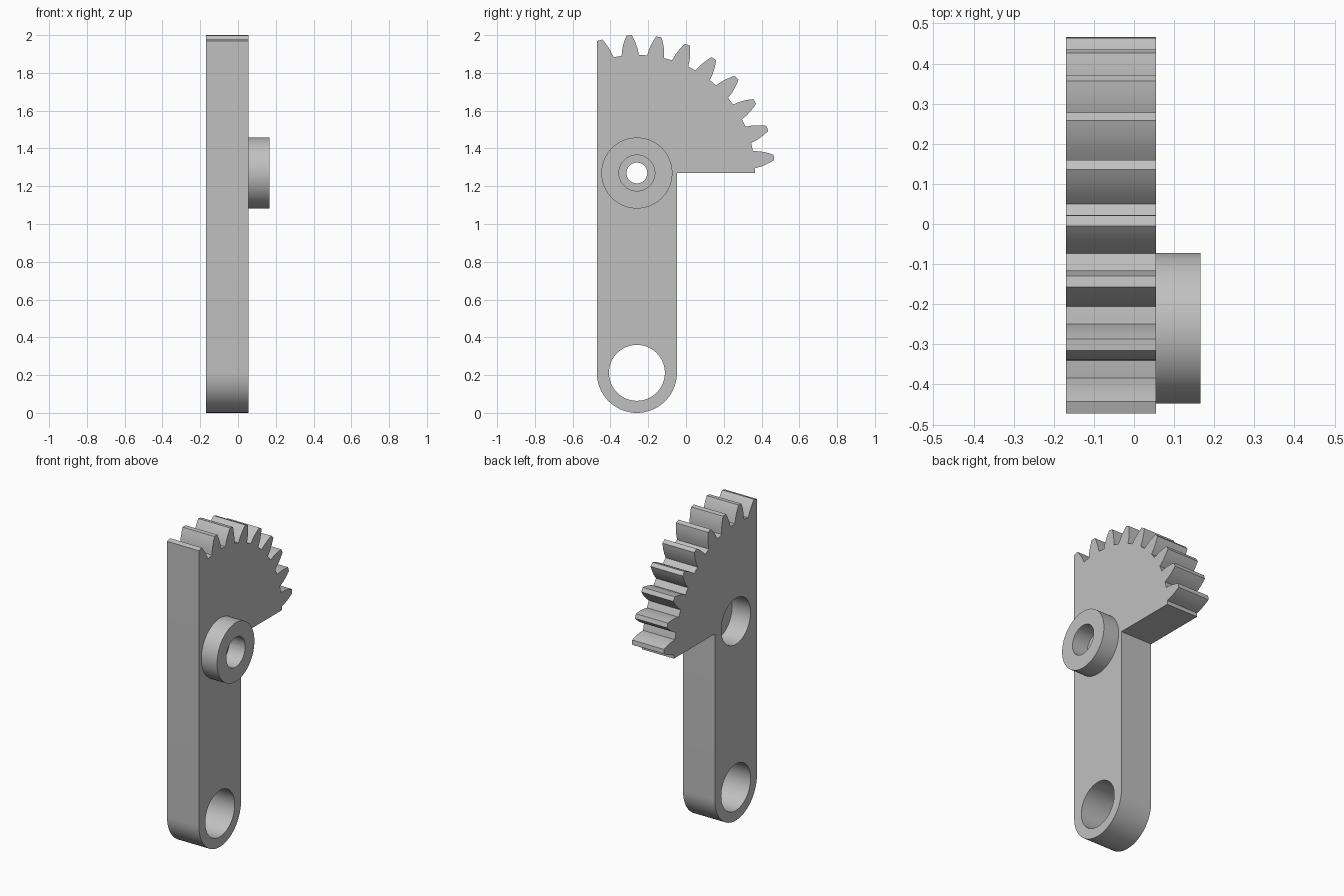
import bpy, bmesh
from math import sin, cos, pi, radians
from mathutils import Matrix, Vector

old = bpy.data.objects.get("Cube")
if old:
    bpy.data.objects.remove(old, do_unlink=True)

grey = bpy.data.materials.new("plain grey")
grey.use_nodes = True
colour = (0.53, 0.53, 0.53, 1)
grey.diffuse_color = colour
grey.node_tree.nodes["Principled BSDF"].inputs["Base Color"].default_value = colour

BACK, FRONT, BOSS_END = -0.17, 0.055, 0.166   # levels along x
PY, PZ = -0.26, 1.27                          # pivot centre
EYE_Z, ARM_R = 0.212, 0.212                   # lower eye
LEFT, RIGHT = PY - ARM_R, PY + ARM_R


def make_object(name, bm):
    bmesh.ops.recalc_face_normals(bm, faces=bm.faces)
    mesh = bpy.data.meshes.new(name)
    bm.to_mesh(mesh)
    bm.free()
    obj = bpy.data.objects.new(name, mesh)
    mesh.materials.append(grey)
    bpy.context.collection.objects.link(obj)
    return obj


def activate(obj):
    bpy.ops.object.select_all(action="DESELECT")
    obj.select_set(True)
    bpy.context.view_layer.objects.active = obj


def polar(radius, degrees, cz=PZ):
    a = radians(degrees)
    return PY + radius * cos(a), cz + radius * sin(a)


def drill(obj, radius, z, x0, x1):
    bm = bmesh.new()
    place = Matrix.Translation(((x0 + x1) / 2, PY, z)) @ Matrix.Rotation(pi / 2, 4, "Y")
    bmesh.ops.create_cone(bm, cap_ends=True, segments=72, radius1=radius,
                          radius2=radius, depth=x1 - x0, matrix=place)
    cutter = make_object("hole_cutter", bm)
    cutter.hide_render = True
    mod = obj.modifiers.new("hole", "BOOLEAN")
    mod.operation, mod.solver, mod.object = "DIFFERENCE", "EXACT", cutter
    activate(obj)
    bpy.ops.object.modifier_apply(modifier=mod.name)
    bpy.data.objects.remove(cutter, do_unlink=True)


# Outline: rounded lower end, then the toothed sector
outline = [polar(ARM_R, 180 + 5 * i, EYE_Z) for i in range(37)]
outline += [(RIGHT, PZ), polar(0.625, 0)]
flank = [(0.625, 4.2), (0.66, 3.5), (0.69, 2.6), (0.715, 1.7), (0.73, 1.1)]
TEETH, FIRST, STEP = 9, 6.5, 12.39
for i in range(TEETH):
    mid = FIRST + i * STEP
    outline += [polar(r, mid - a) for r, a in flank]
    if i < TEETH - 1:
        outline += [polar(r, mid + a) for r, a in reversed(flank)]
        outline.append(polar(0.625, mid + STEP / 2))
outline.append((LEFT, 1.968))   # last tooth is cut by the straight side

# Lever with gear sector
bm = bmesh.new()
face = bm.faces.new([bm.verts.new((BACK, y, z)) for y, z in outline])
top = bmesh.ops.extrude_face_region(bm, geom=[face])
bmesh.ops.translate(bm, vec=(FRONT - BACK, 0, 0),
                    verts=[g for g in top["geom"] if isinstance(g, bmesh.types.BMVert)])
lever = make_object("gear_lever", bm)
drill(lever, 0.148, EYE_Z, BACK - 0.1, FRONT + 0.1)   # lower eye
drill(lever, 0.055, PZ, BACK - 0.1, FRONT + 0.1)      # pivot hole
drill(lever, 0.147, PZ, BACK - 0.1, BACK + 0.13)      # rear counterbore

# Hollow boss around the pivot
bm = bmesh.new()
profile = [(FRONT, 0.188), (BOSS_END, 0.188), (BOSS_END, 0.095), (FRONT, 0.095)]
verts = [bm.verts.new((x, PY, PZ + r)) for x, r in profile]
edges = [bm.edges.new(pair) for pair in zip(verts, verts[1:])]
bmesh.ops.spin(bm, geom=verts + edges, cent=Vector((0, PY, PZ)), axis=(1, 0, 0),
               angle=2 * pi, steps=72, use_merge=True)
bmesh.ops.remove_doubles(bm, verts=bm.verts, dist=0.0001)
boss = make_object("pivot_boss", bm)
# Open tube: make sure the end ring faces outward
ring = max(boss.data.polygons, key=lambda p: abs(p.normal.x))
if ring.normal.x < 0:
    boss.data.flip_normals()

for obj in (lever, boss):
    activate(obj)
    bpy.ops.object.shade_smooth_by_angle(angle=radians(25))
